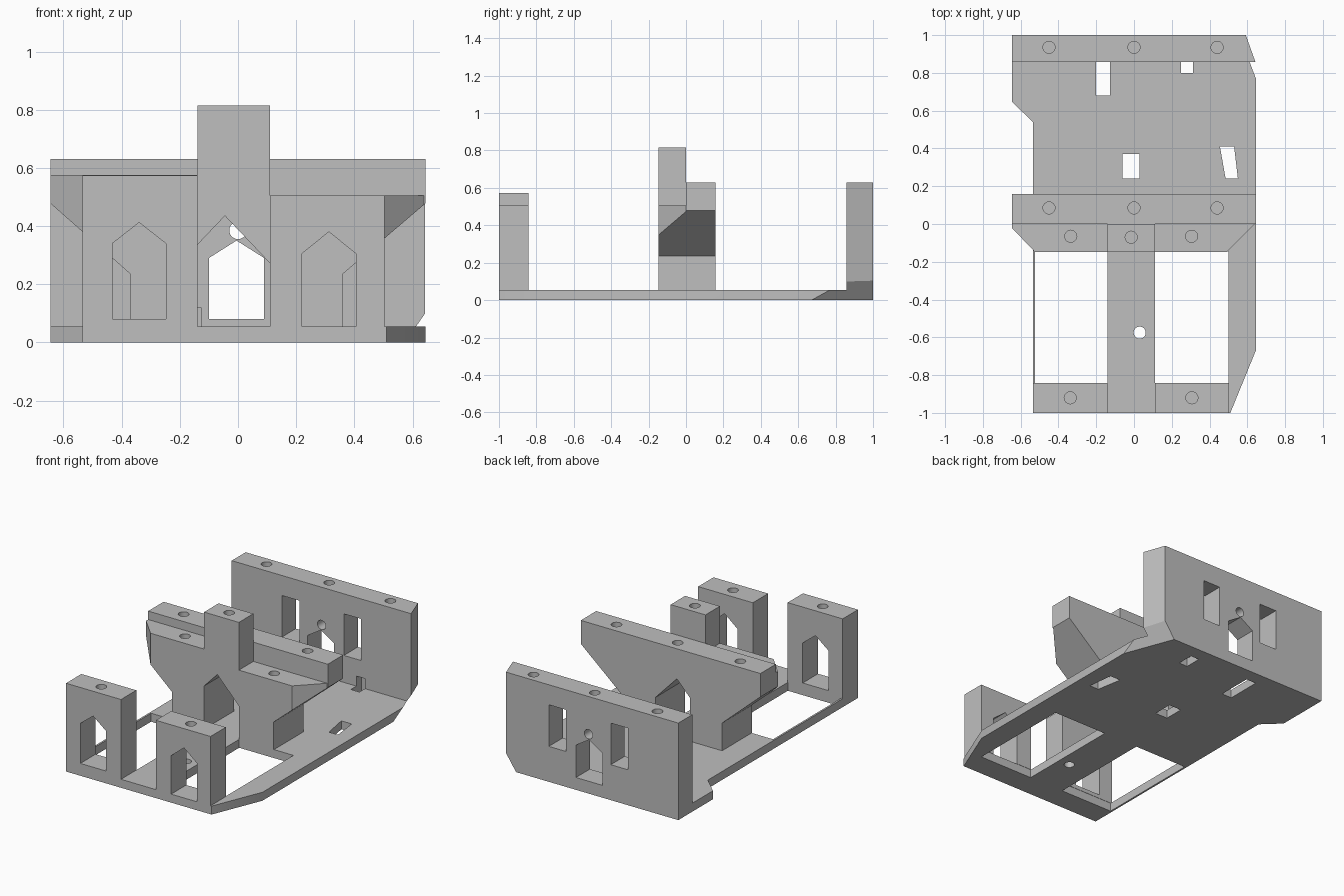
import bpy, bmesh
from math import cos, sin, tau
from mathutils import Vector

if "Cube" in bpy.data.objects:
    bpy.data.objects.remove(bpy.data.objects["Cube"])

grey = bpy.data.materials.new("plain grey")
grey.use_nodes = True
grey.diffuse_color = (0.52, 0.52, 0.52, 1)
grey.node_tree.nodes["Principled BSDF"].inputs["Base Color"].default_value = grey.diffuse_color


def prism(name, pts, lo, hi, axis="Z", shear=(0, 0, 0)):
    """Extrude a flat outline along an axis; shear slants the extrusion."""
    bm = bmesh.new()
    place = (lambda u, v: (u, v, lo)) if axis == "Z" else (lambda u, v: (u, lo, v))
    face = bm.faces.new([bm.verts.new(place(u, v)) for u, v in pts])
    out = bmesh.ops.extrude_face_region(bm, geom=[face])["geom"]
    move = Vector((0, 0, hi - lo) if axis == "Z" else (0, hi - lo, 0)) + Vector(shear)
    bmesh.ops.translate(bm, vec=move, verts=[e for e in out if isinstance(e, bmesh.types.BMVert)])
    bmesh.ops.recalc_face_normals(bm, faces=bm.faces)
    mesh = bpy.data.meshes.new(name)
    bm.to_mesh(mesh)
    bm.free()
    mesh.materials.append(grey)
    ob = bpy.data.objects.new(name, mesh)
    bpy.context.collection.objects.link(ob)
    return ob


def rect(x0, x1, v0, v1):
    return [(x0, v0), (x1, v0), (x1, v1), (x0, v1)]


def circle(x, v, r=0.032, n=24):
    return [(x + r * cos(tau * i / n), v + r * sin(tau * i / n)) for i in range(n)]


def arch(x0, x1, bottom, shoulder, peak):
    return [(x0, bottom), (x1, bottom), (x1, shoulder), ((x0 + x1) / 2, peak), (x0, shoulder)]


def cut(ob, *args, **kw):
    """Subtract a prism from a part."""
    cutter = prism("cutter", *args, **kw)
    cutter.hide_render = True
    mod = ob.modifiers.new("cut", "BOOLEAN")
    mod.operation, mod.solver, mod.object = "DIFFERENCE", "EXACT", cutter
    bpy.context.view_layer.objects.active = ob
    bpy.ops.object.modifier_apply(modifier=mod.name)
    bpy.data.objects.remove(cutter)


def screw_hole(ob, x, y, top):
    cut(ob, circle(x, y), top - 0.12, top + 0.05)


def under_bevel(ob):
    """Slanted cut below the rear left corner."""
    cut(ob, [(0.759, 0.27), (1.2, 0.27), (1.2, 1.27), (0.38, 1.27)], -0.055, 0.11, shear=(0, 0.3, 0))


T = 0.055       # plate thickness
LEFT_SLOT, RIGHT_SLOT = rect(0.11, 0.5, -0.845, -0.145), rect(-0.523, -0.14, -0.845, -0.145)

# Base plate with its openings
plate = prism("base_plate", [(-0.535, -1), (0.51, -1), (0.645, -0.67), (0.645, 1),
                             (-0.645, 1), (-0.645, 0.645), (-0.535, 0.54)], 0, T)
pockets = [rect(-0.2, -0.128, 0.68, 0.91), rect(0.25, 0.312, 0.8, 0.91)]
for outline in [LEFT_SLOT, RIGHT_SLOT, circle(0.03, -0.575), rect(-0.06, 0.03, 0.24, 0.37),
                [(0.485, 0.24), (0.55, 0.24), (0.53, 0.41), (0.455, 0.41)], *pockets]:
    cut(plate, outline, -0.1, 0.2)
under_bevel(plate)

# Rear wall with windows, doorway and cable hole
rear = prism("rear_wall", [(-0.645, 0.857), (0.643, 0.857), (0.592, 1), (-0.645, 1)], T, 0.63)
for outline in [rect(0.16, 0.285, 0.23, 0.5), rect(-0.285, -0.16, 0.23, 0.5),
                arch(-0.1, 0.09, 0.08, 0.29, 0.35), circle(0, 0.385, 0.03)]:
    cut(rear, outline, 0.7, 1.2, axis="Y")
for outline in pockets:
    cut(rear, outline, -0.1, 0.12)
for x in (-0.45, 0, 0.44):
    screw_hole(rear, x, 0.935, 0.63)
under_bevel(rear)

# Middle wall: two funnel-shaped layers sharing a doorway
funnel = [(-0.645, 0.478), (-0.37, 0.235), (-0.37, T), (0.36, T), (0.36, 0.235), (0.645, 0.478)]
mid_back = prism("middle_wall_back", funnel + [(0.645, 0.63), (-0.645, 0.63)], 0, 0.158, axis="Y")
mid_front = prism("middle_wall_front", funnel + [
    (0.645, 0.505), (0.11, 0.505), (0.11, 0.815), (-0.14, 0.815), (-0.14, 0.575), (-0.645, 0.575)],
    -0.148, 0, axis="Y")
door = [(-0.14, 0), (0.11, 0), (0.11, 0.272), (-0.045, 0.435), (-0.14, 0.335)]
for part in (mid_back, mid_front):
    cut(part, door, -0.4, 0.4, axis="Y")
cut(mid_front, [(0.44, -0.2), (0.8, -0.2), (0.8, 0.16)], 0, 1)
cut(mid_front, [(-0.475, -0.2), (-0.8, -0.2), (-0.8, 0.14)], 0, 1)
for x in (-0.45, 0, 0.44):
    screw_hole(mid_back, x, 0.085, 0.63)
for x, y, top in ((-0.335, -0.065, 0.575), (-0.015, -0.07, 0.815), (0.305, -0.065, 0.505)):
    screw_hole(mid_front, x, y, top)

# Front posts with pointed windows
for name, x0, x1, top, window in (
        ("right_front_post", -0.535, -0.14, 0.573, arch(-0.432, -0.248, 0.08, 0.34, 0.412)),
        ("left_front_post", 0.11, 0.503, 0.505, arch(0.22, 0.405, 0.05, 0.305, 0.38))):
    post = prism(name, rect(x0, x1, T, top), -1, -0.843, axis="Y")
    cut(post, window, -1.2, -0.6, axis="Y")
    screw_hole(post, (x0 + x1) / 2, -0.92, top)

# Smooth only the round holes
parts = [plate, rear, mid_back, mid_front] + [bpy.data.objects[n] for n in ("right_front_post", "left_front_post")]
bpy.ops.object.select_all(action="DESELECT")
for part in parts:
    part.select_set(True)
bpy.context.view_layer.objects.active = plate
bpy.ops.object.shade_smooth_by_angle()
